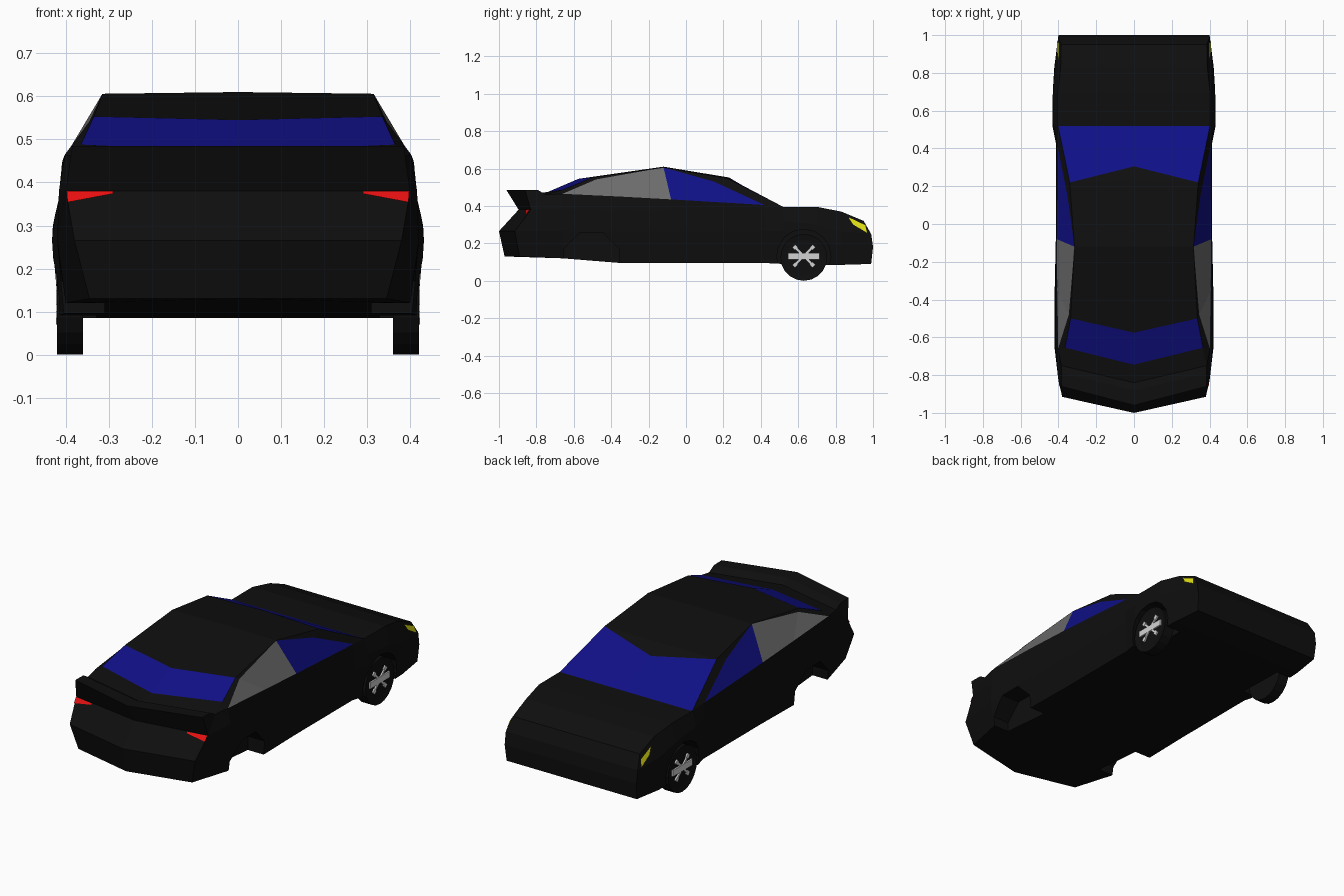
import bpy, bmesh, math
from mathutils import Matrix, Vector

if "Cube" in bpy.data.objects:
    bpy.data.objects.remove(bpy.data.objects["Cube"])


def material(name, r, g, b):
    m = bpy.data.materials.new(name)
    m.diffuse_color = (r, g, b, 1)
    m.use_nodes = True
    m.node_tree.nodes["Principled BSDF"].inputs["Base Color"].default_value = m.diffuse_color
    return m


BLACK = material("black_paint", 0.0045, 0.0045, 0.0045)
BLUE = material("blue_glass", 0.005, 0.005, 0.24)
GREY = material("grey_glass", 0.15, 0.15, 0.15)
YELLOW = material("yellow_lamp", 0.75, 0.75, 0.008)
RED = material("red_lamp", 0.8, 0.005, 0.005)
SILVER = material("silver_metal", 0.65, 0.65, 0.65)


def finish(bm, name, *mats):
    bmesh.ops.recalc_face_normals(bm, faces=bm.faces[:])
    me = bpy.data.meshes.new(name)
    bm.to_mesh(me)
    bm.free()
    for m in mats:
        me.materials.append(m)
    ob = bpy.data.objects.new(name, me)
    bpy.context.collection.objects.link(ob)
    return ob


# Half-body stations, nose to tail: y, four x (sill to belt), four z
rows = [
    (0.99, .395, .400, .400, .385, .09, .18, .25, .32),
    (0.83, .415, .422, .420, .388, .085, .18, .265, .37),
    (0.70, .420, .430, .430, .402, .085, .24, .30, .395),
    (0.52, .420, .432, .426, .402, .09, .265, .32, .395),
    (0.42, .400, .412, .411, .406, .095, .265, .33, .405),
    (-0.08, .400, .414, .414, .410, .095, .265, .37, .435),
    (-0.35, .405, .420, .416, .408, .095, .265, .375, .45),
    (-0.66, .400, .420, .416, .402, .12, .265, .38, .465),
]
S = [[(r[1 + i], r[0], r[5 + i]) for i in range(4)] for r in rows]
for i, y in ((1, 1.0), (3, 0.95)):          # rounded nose profile
    S[0][i] = (S[0][i][0], y, S[0][i][2])

# V-shaped tail and spoiler: bumper rows, spoiler tip, spoiler top, deck
tail = [(.345, -.89, -.97, .13), (.38, -.915, -1.0, .265), (.40, -.83, -.895, .38),
        (.385, -.86, -.96, .485), (.385, -.79, -.88, .484), (.385, -.75, -.84, .46)]
RE = [(x, ye, z) for x, ye, yc, z in tail]
RC = [(0, yc, z) for x, ye, yc, z in tail]
S.append([RE[0], RE[1], RE[2], RE[5]])


def mid(p):
    return (0, p[1], p[2])


faces = []                                   # (points, material index)
for a, b in zip(S, S[1:]):                   # side skin and belly
    for i in range(3):
        faces.append(((a[i], b[i], b[i + 1], a[i + 1]), 0))
    cb = RC[0] if b is S[-1] else mid(b[0])
    faces.append(((a[0], b[0], cb, mid(a[0])), 0))
for i in range(3):                           # nose and bonnet
    faces.append(((S[0][i], S[0][i + 1], mid(S[0][i + 1]), mid(S[0][i])), 0))
    faces.append(((S[i][3], S[i + 1][3], mid(S[i + 1][3]), mid(S[i][3])), 0))
for i in range(5):                           # bumper, spoiler, deck
    faces.append(((RE[i], RE[i + 1], RC[i + 1], RC[i]), 0))
faces.append(((RE[2], RE[3], RE[4], RE[5]), 0))

# Cabin: screen top, roof peak, rear glass top and base, pillar corners
Be, Bc, Br = (.34, .22, .548), (0, .305, .508), (0, .23, .552)
Ce, Cc = (.315, -.12, .606), (0, -.12, .61)
De, Dc = (.335, -.50, .553), (0, -.575, .545)
Ee, Ec = (.365, -.655, .488), (0, -.745, .472)
G, H = (.352, .15, .53), (.345, -.48, .542)
A, A2, M, N, P = (S[k][3] for k in (3, 4, 5, 6, 7))
faces += [
    ((A, mid(A), Bc, Be), 1), ((Be, Br, Bc), 0),
    ((Be, Br, Cc, Ce), 0), ((Ce, Cc, Dc, De), 0),
    ((De, Dc, Ec, Ee), 1), ((Ee, Ec, RC[5], RE[5]), 0), ((Ee, P, RE[5]), 0),
    ((A2, M, Ce, G), 1), ((Be, Ce, G), 0), ((A, Be, G, A2), 0),
    ((Ce, M, N, H), 2), ((H, N, P), 2), ((Ce, De, H), 0), ((H, De, Ee, P), 0),
]

bm = bmesh.new()
cache = {}


def vert(x, y, z):
    k = (round(x, 4) + 0.0, round(y, 4), round(z, 4))
    if k not in cache:
        cache[k] = bm.verts.new(k)
    return cache[k]


for s in (1, -1):
    for pts, mi in faces:
        f = bm.faces.new([vert(s * x, y, z) for x, y, z in pts])
        f.material_index = mi
body = finish(bm, "car_body", BLACK, BLUE, GREY)


def cylinder(bm, x0, x1, y, z, r, n, spin=0.0):
    mat = (Matrix.Translation(((x0 + x1) / 2, y, z)) @ Matrix.Rotation(spin, 4, 'X')
           @ Matrix.Rotation(math.pi / 2, 4, 'Y'))
    bmesh.ops.create_cone(bm, cap_ends=True, segments=n, radius1=r, radius2=r,
                          depth=abs(x1 - x0), matrix=mat)


# Wheel wells cut into the body (the rear ones stay empty)
bm = bmesh.new()
for s in (1, -1):
    cylinder(bm, s * .33, s * .6, .63, .13, .145, 16)
    cylinder(bm, s * .31, s * .6, -.505, .11, .16, 8, math.pi / 8)
cutter = finish(bm, "wheel_well_cutter")
cutter.hide_render = True
mod = body.modifiers.new("wells", 'BOOLEAN')
mod.operation = 'DIFFERENCE'
mod.object = cutter
bpy.context.view_layer.objects.active = body
bpy.ops.object.modifier_apply(modifier=mod.name)
bpy.data.objects.remove(cutter)


def box(bm, size, mat):
    bmesh.ops.create_cube(bm, size=1, matrix=mat @ Matrix.Diagonal((*size, 1)))


for s, side in ((1, "right"), (-1, "left")):
    # Front tyre with a recessed outer face
    bm = bmesh.new()
    cylinder(bm, s * .36, s * .42, .63, .125, .125, 20)
    bm.normal_update()
    cap = [f for f in bm.faces if f.normal.x * s > .9]
    bmesh.ops.inset_region(bm, faces=cap, thickness=.03, depth=-.006)
    finish(bm, side + "_tyre", BLACK)

    # Wheel spokes: a broad bar and a thin cross with end knobs
    bm = bmesh.new()
    hub = Matrix.Translation((s * .418, .63, .132))
    box(bm, (.009, .17, .034), hub)
    for a in (45, -45):
        turn = hub @ Matrix.Rotation(math.radians(a), 4, 'X')
        box(bm, (.008, .15, .012), turn)
        for e in (-.066, .066):
            box(bm, (.009, .022, .022), turn @ Matrix.Translation((0, e, 0)))
    finish(bm, side + "_wheel_spokes", SILVER)

    # Headlamp plate on the front corner
    bm = bmesh.new()
    q = [Vector(p) for p in (S[1][2], S[0][2], S[1][3], S[0][3])]
    vs = []
    for u, v in ((.3, .82), (.95, .62), (.87, .04), (.45, .45)):
        p = q[0].lerp(q[1], u).lerp(q[2].lerp(q[3], u), v)
        vs.append(bm.verts.new((s * (p.x + .006), p.y, p.z + .002)))
    bm.faces.new(vs if s > 0 else vs[::-1])
    finish(bm, side + "_headlamp", YELLOW)

    # Tail lamp wedge on the bumper
    bm = bmesh.new()
    vs = []
    for x, z in ((.398, .38), (.29, .38), (.29, .374), (.396, .354)):
        t = (.38 - z) / .115
        ye, yc = -.83 - .085 * t, -.895 - .105 * t
        y = yc + (ye - yc) * x / .40
        vs.append(bm.verts.new((s * x, y - .006, z)))
    bm.faces.new(vs)
    lamp = finish(bm, side + "_tail_lamp", RED)
    if lamp.data.polygons[0].normal.y > 0:
        lamp.data.flip_normals()
    head = bpy.data.objects[side + "_headlamp"]
    if head.data.polygons[0].normal.x * s < 0:
        head.data.flip_normals()
